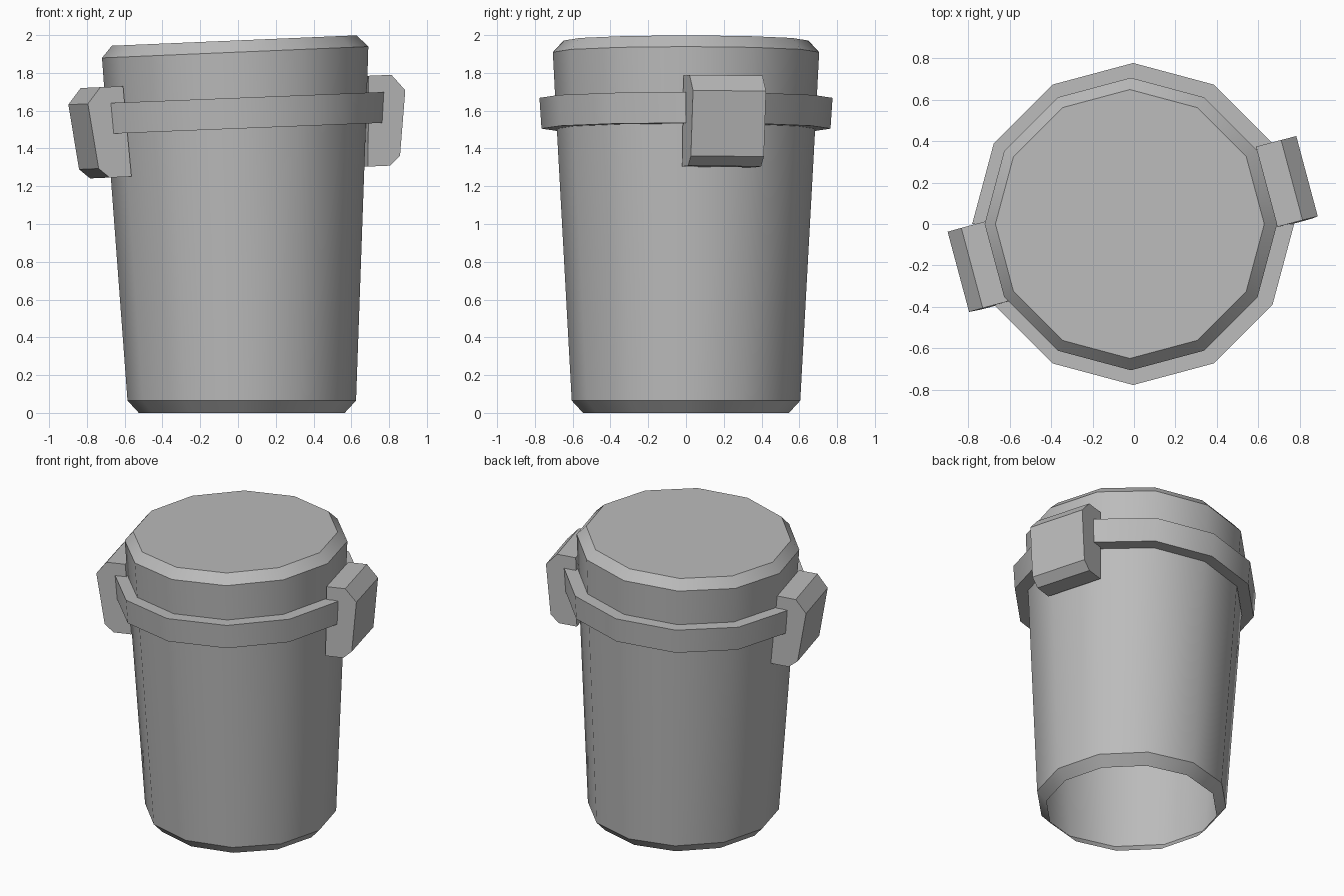
import bpy, bmesh
from math import cos, sin, radians
from mathutils import Matrix, Vector

cube = bpy.data.objects.get("Cube")
if cube:
    bpy.data.objects.remove(cube)

SIDES = 12
SLOPE = 0.0425  # lean of the upper parts

grey = bpy.data.materials.new("grey plastic")
grey.use_nodes = True
grey.diffuse_color = (0.5, 0.5, 0.5, 1)
grey.node_tree.nodes["Principled BSDF"].inputs["Base Color"].default_value = (0.5, 0.5, 0.5, 1)


def finish(name, bm):
    bmesh.ops.recalc_face_normals(bm, faces=bm.faces)
    mesh = bpy.data.meshes.new(name)
    bm.to_mesh(mesh)
    bm.free()
    mesh.materials.append(grey)
    obj = bpy.data.objects.new(name, mesh)
    bpy.context.collection.objects.link(obj)
    bpy.ops.object.select_all(action='DESELECT')
    obj.select_set(True)
    bpy.context.view_layer.objects.active = obj
    bpy.ops.object.shade_smooth_by_angle(angle=radians(35))
    return obj


def ring(bm, cx, radius, z, slope, steps):
    """Row of vertices around the axis, on a plane that leans along x."""
    verts = []
    for i in steps:
        a = radians(i * 360 / SIDES)
        x = cx + radius * cos(a)
        verts.append(bm.verts.new((x, radius * sin(a), z + slope * x)))
    return verts


def bridge(bm, a, b, closed=True):
    n = len(a)
    for i in range(n if closed else n - 1):
        j = (i + 1) % n
        bm.faces.new((a[i], a[j], b[j], b[i]))


def shell(name, rows, cap=False):
    bm = bmesh.new()
    rings = [ring(bm, *row, range(SIDES)) for row in rows]
    for a, b in zip(rings, rings[1:]):
        bridge(bm, a, b)
    if cap:
        bm.faces.new(rings[-1])
    return finish(name, bm)


# Tapered container, open underneath, and the chamfered lid
shell("bin_body", [(0.02, 0.545, 0, 0), (0.02, 0.605, 0.065, 0), (-0.008, 0.688, 1.58, SLOPE)])
shell("lid", [(-0.008, 0.688, 1.58, SLOPE), (-0.015, 0.705, 1.91, SLOPE),
              (-0.02, 0.648, 1.972, SLOPE)], cap=True)


# Rim bands between the two clips
def band(name, first):
    bm = bmesh.new()
    steps = range(first, first + 6)
    rows = [(-0.008, 0.685, 1.505), (-0.002, 0.765, 1.505),
            (-0.004, 0.776, 1.668), (-0.008, 0.692, 1.668)]
    rings = [ring(bm, cx, r, z, 0.04, steps) for cx, r, z in rows]
    for i in range(4):
        bridge(bm, rings[i], rings[(i + 1) % 4], closed=False)
    for end in (0, -1):
        bm.faces.new([r[end] for r in rings])
    return finish(name, bm)


band("back_rim_band", 1)
band("front_rim_band", 7)


# Side clips: a chamfered profile (radius, height) extruded sideways
PROFILE = [(0.675, 1.755), (0.8, 1.755), (0.872, 1.67),
           (0.828, 1.325), (0.77, 1.275), (0.65, 1.275)]


def clip(name, angle):
    bm = bmesh.new()
    pivot = Vector((0, 0, 1.52))
    lean = (Matrix.Translation(pivot) @ Matrix.Rotation(-SLOPE, 4, 'Y')
            @ Matrix.Translation(-pivot))
    place = lean @ Matrix.Rotation(radians(angle), 4, 'Z')
    ends = [[bm.verts.new(place @ Vector((r, t, z))) for r, z in PROFILE]
            for t in (-0.195, 0.205)]
    bridge(bm, *ends)
    for end in ends:
        bm.faces.new(end)
    return finish(name, bm)


clip("left_clip", 15)
clip("right_clip", 195)
